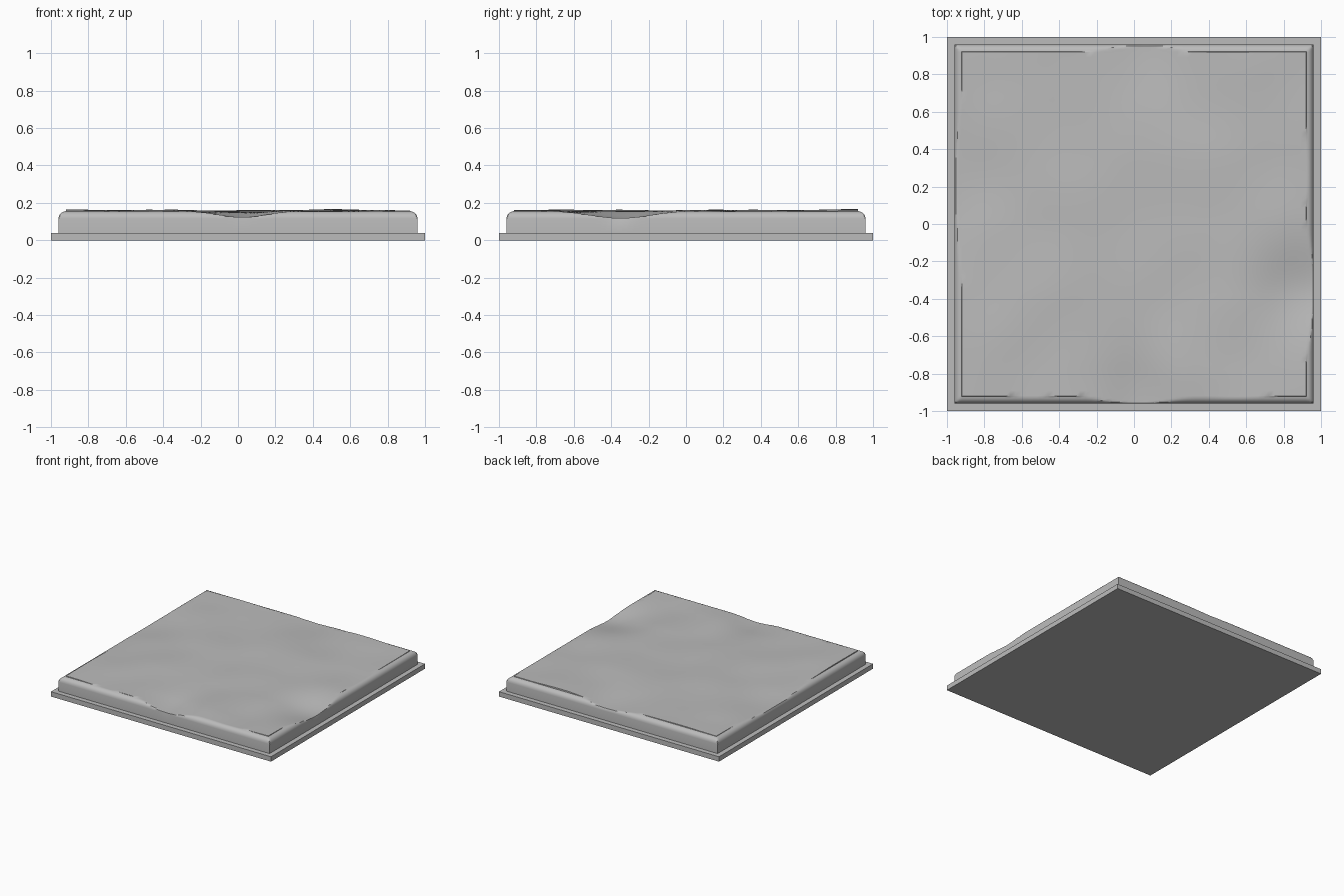
import bpy, bmesh, math
from mathutils import Vector, noise

if "Cube" in bpy.data.objects:
    bpy.data.objects.remove(bpy.data.objects["Cube"], do_unlink=True)

stone = bpy.data.materials.new("stone grey")
stone.use_nodes = True
stone.diffuse_color = (0.5, 0.5, 0.5, 1)
stone.node_tree.nodes["Principled BSDF"].inputs["Base Color"].default_value = stone.diffuse_color

HALF, RADIUS, RIM, FOOT = 0.96, 0.04, 0.155, 0.04
INNER = HALF - RADIUS

# Worn hollows along the edges: x, y, spread x, spread y, depth
HOLLOWS = [(0.03, -0.96, 0.13, 0.22, 0.037), (0.96, -0.35, 0.22, 0.16, 0.04),
           (0.07, 0.96, 0.14, 0.2, 0.022), (-0.96, 0.3, 0.2, 0.22, 0.022)]


def make_object(name, bm):
    bmesh.ops.recalc_face_normals(bm, faces=bm.faces)
    mesh = bpy.data.meshes.new(name)
    bm.to_mesh(mesh)
    bm.free()
    mesh.materials.append(stone)
    obj = bpy.data.objects.new(name, mesh)
    bpy.context.collection.objects.link(obj)
    return obj


def worn_height(x, y):
    z = 0.159 + 0.013 * noise.noise(Vector((x * 2.6 + 4, y * 2.6 + 7, 0.5)))
    for cx, cy, sx, sy, depth in HOLLOWS:
        z -= depth * math.exp(-0.5 * (((x - cx) / sx) ** 2 + ((y - cy) / sy) ** 2))
    return min(z, 0.175)


def top_height(x, y):
    # Rounded rim outside, rippled worn surface inside
    out = max(abs(x), abs(y)) - INNER
    z = worn_height(x, y)
    if out > 0.0001:
        rim = RIM - RADIUS + math.sqrt(max(0, RADIUS ** 2 - out ** 2))
        z = min(z, rim)
    return z


# Plinth
bm = bmesh.new()
bmesh.ops.create_cube(bm, size=1)
bmesh.ops.scale(bm, vec=(2, 2, FOOT), verts=bm.verts)
bmesh.ops.translate(bm, vec=(0, 0, FOOT / 2), verts=bm.verts)
make_object("plinth", bm)

# Slab with rounded rim and worn top
STEPS = 64
rim = [INNER + 0.001] + [INNER + RADIUS * math.sin(math.radians(a)) for a in range(18, 91, 18)]
line = [-r for r in reversed(rim)]
line += [INNER * (2 * i / STEPS - 1) for i in range(STEPS + 1)] + rim
n = len(line)
bm = bmesh.new()
grid = [[bm.verts.new((x, y, top_height(x, y))) for y in line] for x in line]
for i in range(n - 1):
    for j in range(n - 1):
        bm.faces.new((grid[i][j], grid[i + 1][j], grid[i + 1][j + 1], grid[i][j + 1]))

# Side walls down to the plinth
border = [e for e in bm.edges if e.is_boundary]
skirt = bmesh.ops.extrude_edge_only(bm, edges=border)["geom"]
for v in skirt:
    if isinstance(v, bmesh.types.BMVert):
        v.co.z = FOOT
slab = make_object("worn_slab", bm)

bpy.ops.object.select_all(action="DESELECT")
slab.select_set(True)
bpy.context.view_layer.objects.active = slab
bpy.ops.object.shade_smooth_by_angle(angle=math.radians(35))
